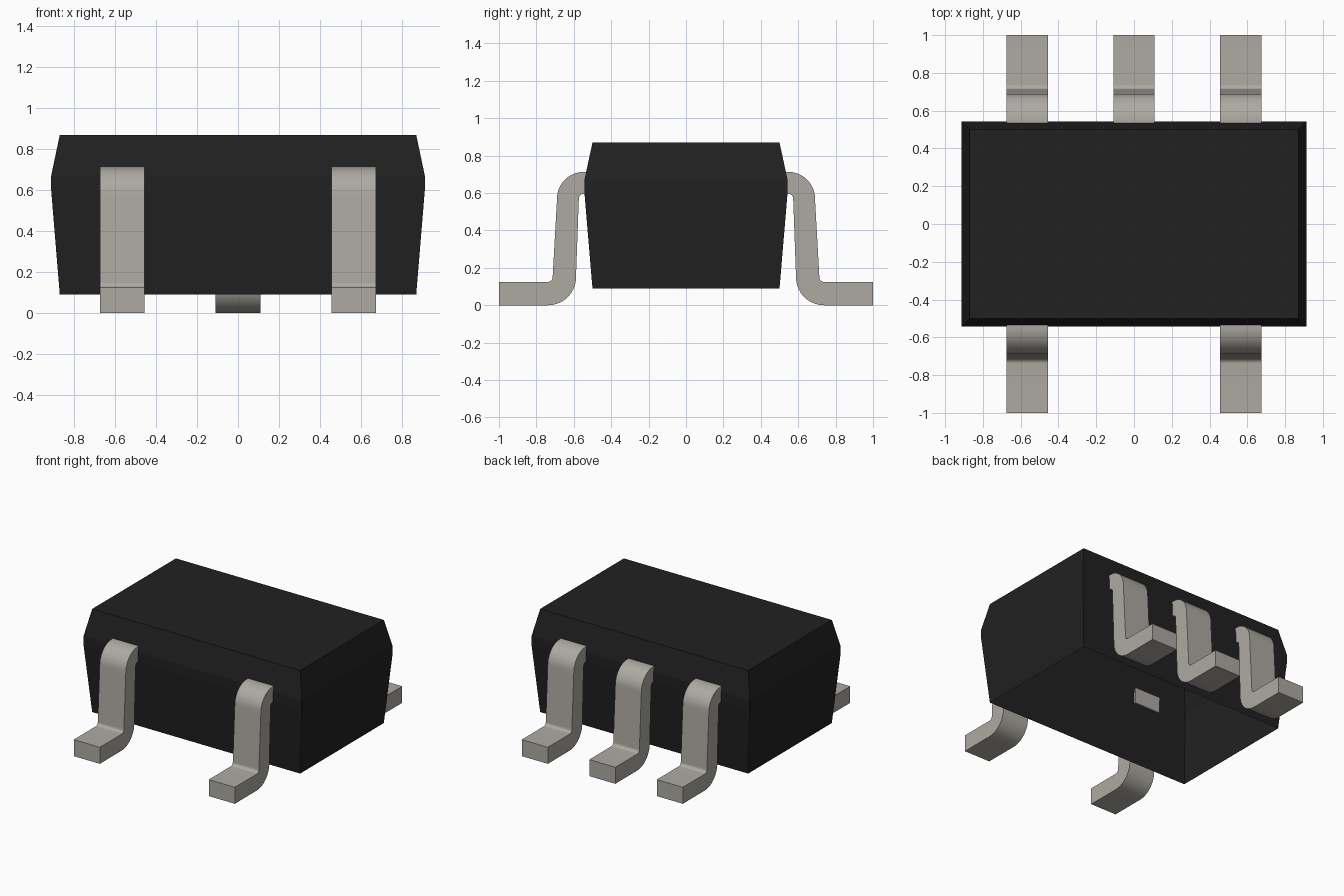
import bpy, bmesh, math

cube = bpy.data.objects.get("Cube")
if cube:
    bpy.data.objects.remove(cube, do_unlink=True)


def material(name, rgb, roughness, metallic=0.0):
    mat = bpy.data.materials.new(name)
    mat.use_nodes = True
    color = (*rgb, 1.0)
    mat.diffuse_color = color
    bsdf = mat.node_tree.nodes["Principled BSDF"]
    bsdf.inputs["Base Color"].default_value = color
    bsdf.inputs["Roughness"].default_value = roughness
    bsdf.inputs["Metallic"].default_value = metallic
    return mat


black = material("black plastic", (0.0152, 0.0152, 0.0152), 0.7)
tin = material("tinned metal", (0.42, 0.40, 0.365), 0.45)


def add_object(name, bm, mat):
    bmesh.ops.recalc_face_normals(bm, faces=bm.faces[:])
    mesh = bpy.data.meshes.new(name)
    bm.to_mesh(mesh)
    bm.free()
    mesh.materials.append(mat)
    obj = bpy.data.objects.new(name, mesh)
    bpy.context.collection.objects.link(obj)
    return obj


# Moulded body: rectangular rings lofted upward, capped on top, open underneath
bm = bmesh.new()
rings = []
for hx, hy, z in [(0.87, 0.50, 0.09), (0.912, 0.543, 0.60),
                  (0.912, 0.543, 0.67), (0.87, 0.50, 0.87)]:
    rings.append([bm.verts.new((sx * hx, sy * hy, z))
                  for sx, sy in [(-1, -1), (1, -1), (1, 1), (-1, 1)]])
for low, high in zip(rings, rings[1:]):
    for i in range(4):
        j = (i + 1) % 4
        bm.faces.new((low[i], low[j], high[j], high[i]))
bm.faces.new(rings[-1])
add_object("body", bm, black)


def arc(cy, cz, r, start, end, steps=10):
    angles = [math.radians(start + (end - start) * i / steps) for i in range(steps + 1)]
    return [(cy + r * math.cos(a), cz + r * math.sin(a)) for a in angles]


# Gull-wing lead outline in y and z: over the shoulder, down the leg, out along the foot
outline = ([(0.53, 0.713)]
           + arc(0.547, 0.57, 0.143, 90, -2)
           + arc(0.738, 0.15, 0.025, 178, 270)
           + [(1.0, 0.125), (1.0, 0.0)]
           + arc(0.738, 0.15, 0.15, 270, 178)
           + arc(0.547, 0.57, 0.026, -2, 90)
           + [(0.53, 0.596)])


def add_lead(name, x, side, half_width=0.109):
    bm = bmesh.new()
    left = [bm.verts.new((x - half_width, side * y, z)) for y, z in outline]
    right = [bm.verts.new((x + half_width, side * y, z)) for y, z in outline]
    bm.faces.new(left)
    bm.faces.new(right)
    for i in range(len(outline)):
        j = (i + 1) % len(outline)
        bm.faces.new((left[i], left[j], right[j], right[i]))
    obj = add_object(name, bm, tin)
    bpy.ops.object.select_all(action="DESELECT")
    bpy.context.view_layer.objects.active = obj
    obj.select_set(True)
    bpy.ops.object.shade_smooth_by_angle(angle=math.radians(30))


# Two leads in front, three behind
for name, x, side in [("front_right_lead", -0.565, -1), ("front_left_lead", 0.565, -1),
                      ("back_right_lead", -0.565, 1), ("back_middle_lead", 0.0, 1),
                      ("back_left_lead", 0.565, 1)]:
    add_lead(name, x, side)
